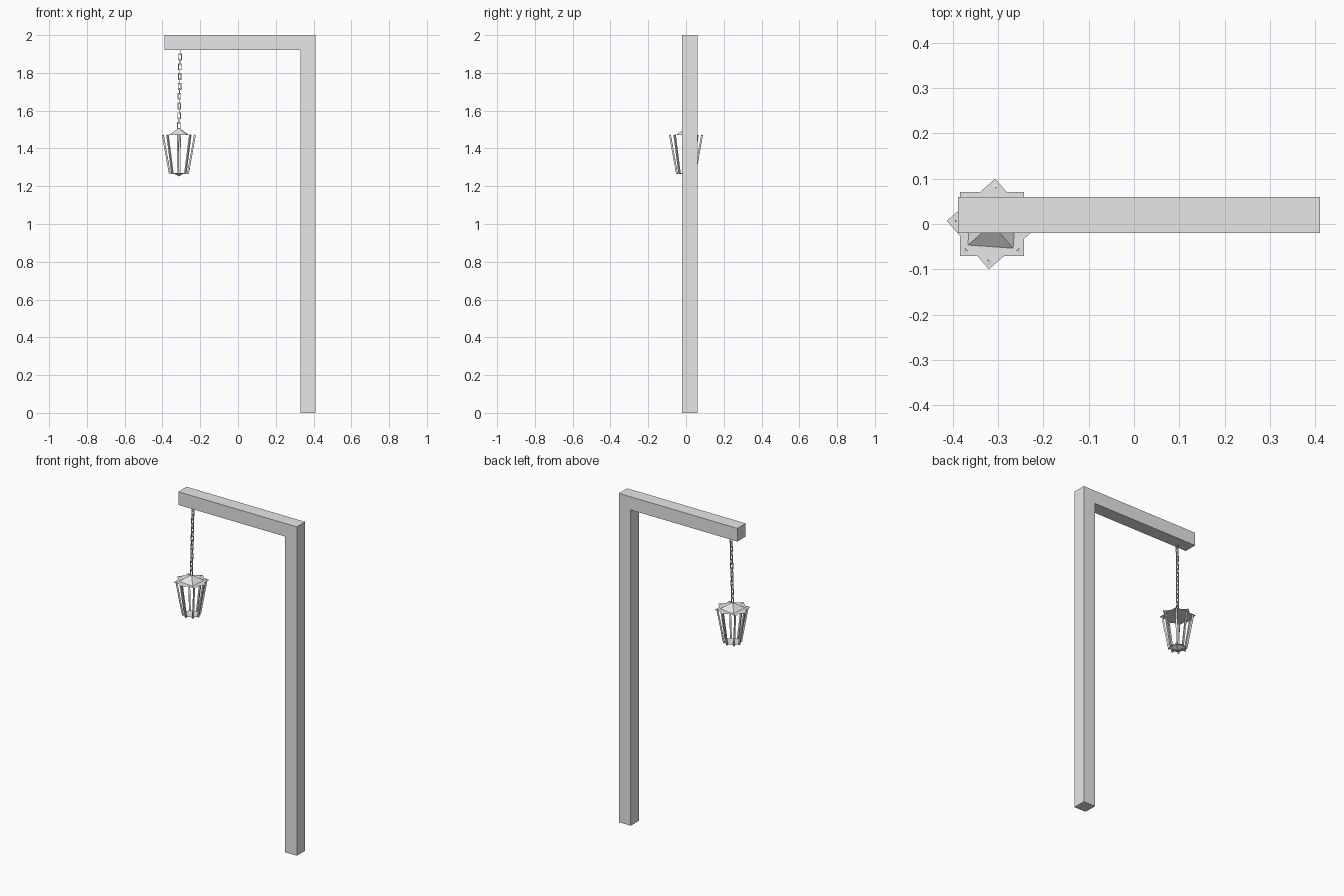
import bpy, bmesh
from math import radians, cos, sin, pi
from mathutils import Vector, Matrix

cube = bpy.data.objects.get("Cube")
if cube:
    bpy.data.objects.remove(cube, do_unlink=True)

grey = bpy.data.materials.new("plain grey")
grey.use_nodes = True
color = (0.8, 0.8, 0.8, 1)
grey.diffuse_color = color
grey.node_tree.nodes["Principled BSDF"].inputs["Base Color"].default_value = color

CENTER = Vector((-0.313, 0, 0))
TWIST = radians(-4)


def finish(name, bm):
    mesh = bpy.data.meshes.new(name)
    bm.to_mesh(mesh)
    bm.free()
    mesh.materials.append(grey)
    obj = bpy.data.objects.new(name, mesh)
    bpy.context.collection.objects.link(obj)
    return obj


def polar(radius, angle, z):
    return CENTER + Vector((radius * cos(angle), radius * sin(angle), z))


def star_cover(name, radius, z, peak):
    """Two crossed square plates; one has a pyramid raised at its middle."""
    bm = bmesh.new()
    bm.faces.new([bm.verts.new(polar(radius, pi / 4 + i * pi / 2, z)) for i in range(4)])
    tip = bm.verts.new(polar(0, 0, peak))
    lift = 0.001 if peak > z else -0.001
    corners, mids = [], []
    for i in range(4):
        a = TWIST + i * pi / 2
        corners.append(bm.verts.new(polar(radius, a, z + lift)))
        mids.append(bm.verts.new(polar(radius * cos(pi / 4), a + pi / 4, z + lift)))
    for i in range(4):
        bm.faces.new((mids[i - 1], corners[i], mids[i]))
        bm.faces.new((mids[i - 1], mids[i], tip))
    if peak < z:
        bmesh.ops.reverse_faces(bm, faces=bm.faces[:])
    return finish(name, bm)


# Post and arm: one L profile extruded in depth
bm = bmesh.new()
outline = [(0.33, 0), (0.41, 0), (0.41, 2), (-0.388, 2), (-0.388, 1.92), (0.33, 1.92)]
face = bm.faces.new([bm.verts.new((x, -0.02, z)) for x, z in outline])
new = bmesh.ops.extrude_face_region(bm, geom=[face])["geom"]
bmesh.ops.translate(bm, vec=(0, 0.08, 0),
                    verts=[v for v in new if isinstance(v, bmesh.types.BMVert)])
bmesh.ops.recalc_face_normals(bm, faces=bm.faces[:])
finish("post_and_arm", bm)

# Lantern roof and floor
star_cover("lantern_roof", 0.1, 1.47, 1.508)
star_cover("lantern_floor", 0.055, 1.27, 1.252)

# Lantern bars: eight leaning square rods
bm = bmesh.new()
for i in range(8):
    a = i * pi / 4 + (TWIST if i % 2 == 0 else 0)
    low, high = polar(0.048, a, 1.265), polar(0.085, a, 1.472)
    axis = high - low
    turn = axis.to_track_quat('Z', 'Y').to_matrix().to_4x4()
    place = Matrix.Translation((low + high) / 2) @ turn
    bmesh.ops.create_cube(bm, size=1, matrix=place @ Matrix.Diagonal((0.009, 0.009, axis.length, 1)))
finish("lantern_bars", bm)

# Chain: rectangular links, each a quarter turn from the last
bm = bmesh.new()
LINKS, WIRE, WIDTH, HEIGHT = 16, 0.004, 0.018, 0.036
bottom, top = CENTER + Vector((0, 0, 1.521)), Vector((-0.306, 0.004, 1.91))
for i in range(LINKS):
    place = (Matrix.Translation(bottom.lerp(top, i / (LINKS - 1)))
             @ Matrix.Rotation(i * pi / 2, 4, 'Z'))
    for side in (-1, 1):
        for offset, size in (((side * (WIDTH - WIRE) / 2, 0, 0), (WIRE, WIRE, HEIGHT)),
                             ((0, 0, side * (HEIGHT - WIRE) / 2), (WIDTH, WIRE, WIRE))):
            bmesh.ops.create_cube(bm, size=1, matrix=place @ Matrix.Translation(offset)
                                  @ Matrix.Diagonal((*size, 1)))
finish("chain", bm)
